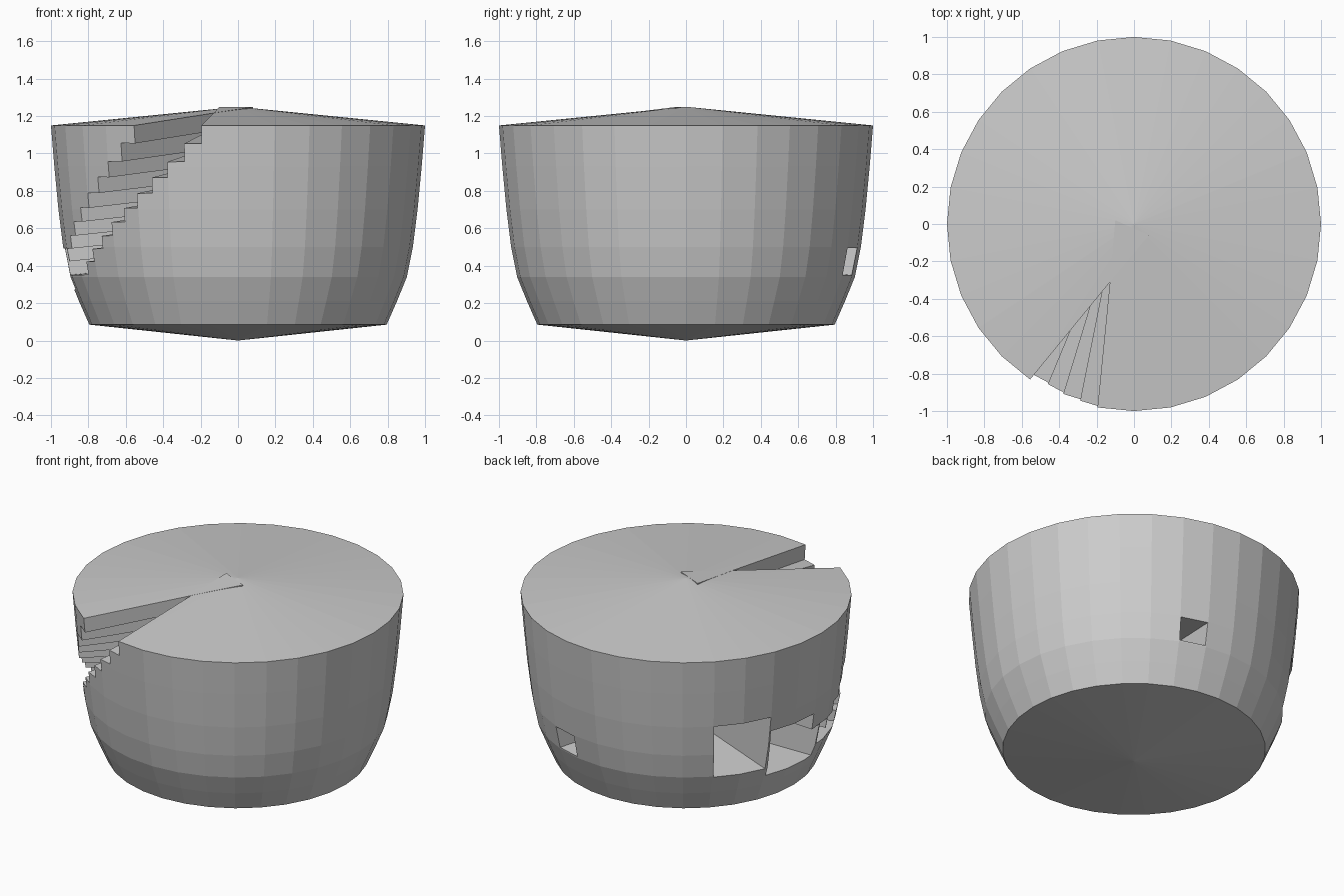
import bpy, bmesh
from math import sin, cos, radians, pi

if "Cube" in bpy.data.objects:
    bpy.data.objects.remove(bpy.data.objects["Cube"])

SLOPE = 0.1     # every tread and ceiling rises towards the middle
STEP = 5.625
WIDTH = 22.5


def new_object(name, bm):
    bmesh.ops.recalc_face_normals(bm, faces=bm.faces)
    mesh = bpy.data.meshes.new(name)
    bm.to_mesh(mesh)
    bm.free()
    ob = bpy.data.objects.new(name, mesh)
    bpy.context.collection.objects.link(ob)
    return ob


def lathe(name, profile, bottom, top, sides=32):
    bm = bmesh.new()
    rings = [[bm.verts.new((r * cos(2 * pi * i / sides), r * sin(2 * pi * i / sides), z))
              for i in range(sides)] for r, z in profile]
    lo, hi = bm.verts.new((0, 0, bottom)), bm.verts.new((0, 0, top))
    for i in range(sides):
        j = (i + 1) % sides
        for a, b in zip(rings, rings[1:]):
            bm.faces.new((a[i], a[j], b[j], b[i]))
        bm.faces.new((rings[0][j], rings[0][i], lo))
        bm.faces.new((rings[-1][i], rings[-1][j], hi))
    return new_object(name, bm)


def prism(name, tri_low, tri_high):
    bm = bmesh.new()
    a = [bm.verts.new(p) for p in tri_low]
    b = [bm.verts.new(p) for p in tri_high]
    bm.faces.new(a)
    bm.faces.new(b)
    for i in range(3):
        j = (i + 1) % 3
        bm.faces.new((a[i], a[j], b[j], b[i]))
    return new_object(name, bm)


def polar(r, phi):
    # phi runs from the front (-y) towards the left (-x)
    return -r * sin(radians(phi)), -r * cos(radians(phi))


def wedge(name, phi0, phi1, z0, z1, apex_r=0.336):
    ax, ay = polar(apex_r, (phi0 + phi1) / 2)
    pts = [(ax, ay, SLOPE * (1 - apex_r))]
    for phi in (phi0, phi1):
        x, y = polar(1, phi)
        pts.append((ax + (x - ax) * 1.25, ay + (y - ay) * 1.25, -SLOPE * 0.17))
    ob = prism(name, [(x, y, z0 + d) for x, y, d in pts], [(x, y, z1 + d) for x, y, d in pts])
    ob.hide_render = True
    return ob


# Solid body
body = lathe("body", [(0.795, 0.085), (0.85, 0.21), (0.903, 0.34), (0.935, 0.5),
                      (0.96, 0.7), (0.982, 0.93), (1.0, 1.15)], 0.0, 1.25)

# Descending steps
cutters = []
levels = [1.4, 1.053, 0.955, 0.87, 0.785, 0.705, 0.63, 0.555, 0.485, 0.415, 0.343]
for k in range(10):
    p = 11.25 + STEP * k
    cutters.append(wedge("step_cutter", p, p + WIDTH, levels[k + 1], levels[k] + 0.002))

# Lower passage and small window at the back
cutters.append(wedge("passage_cutter", 78.6, 84.4, 0.342, 0.486))
cutters.append(wedge("passage_cutter", 84.375, 106.875, 0.262, 0.487))
cutters.append(wedge("passage_cutter", 90.0, 112.5, 0.263, 0.595))
cutters.append(wedge("passage_cutter", 112.4, 135.0, 0.325, 0.695))
cutters.append(wedge("window_cutter", 191.25, 202.5, 0.34, 0.488))

bpy.context.view_layer.objects.active = body
for c in cutters:
    m = body.modifiers.new("cut", 'BOOLEAN')
    m.operation = 'DIFFERENCE'
    m.solver = 'EXACT'
    m.object = c
    bpy.ops.object.modifier_apply(modifier=m.name)
for c in cutters:
    bpy.data.objects.remove(c)

# Raised sliver at the centre of the top
tri = [(-0.13, -0.31, 1.217), (-0.1, 0.02, 1.248), (0.08, -0.06, 1.248)]
prism("top_sliver", [(x, y, 1.2) for x, y, z in tri], tri)
